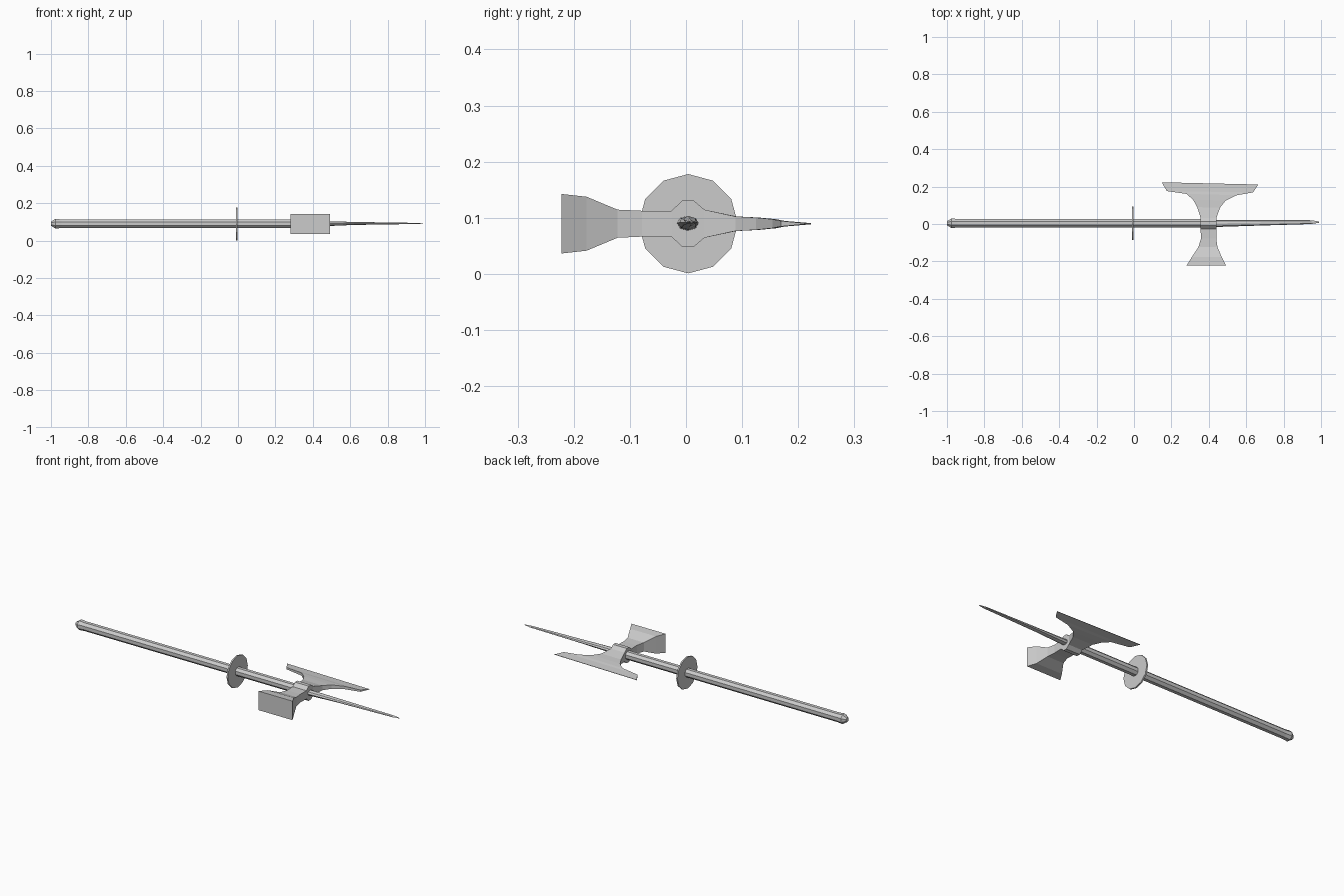
import bpy, math

CY, CZ = 0.004, 0.0905  # shaft axis


def loft(name, rings):
    """Join equal-length rings of points with quads and cap both ends."""
    n = len(rings[0])
    verts = [p for r in rings for p in r]
    faces = [tuple(reversed(range(n))),
             tuple(range(len(verts) - n, len(verts)))]
    for k in range(len(rings) - 1):
        for i in range(n):
            j = (i + 1) % n
            faces.append((k * n + i, k * n + j, (k + 1) * n + j, (k + 1) * n + i))
    me = bpy.data.meshes.new(name)
    me.from_pydata(verts, [], faces)
    ob = bpy.data.objects.new(name, me)
    bpy.context.collection.objects.link(ob)
    # consistent outward normals
    import bmesh
    bm = bmesh.new()
    bm.from_mesh(me)
    bmesh.ops.recalc_face_normals(bm, faces=bm.faces)
    bm.to_mesh(me)
    bm.free()
    return ob


def ring(x, ry, rz, n, cy=CY, cz=CZ, turn=0.0):
    """Ellipse of n points across the shaft direction."""
    return [(x, cy + ry * math.cos(turn + math.tau * i / n),
             cz + rz * math.sin(turn + math.tau * i / n)) for i in range(n)]


# Octagonal shaft
T = math.pi / 8
loft("shaft", [ring(x, r, r, 8, turn=T) for x, r in
               [(-0.955, 0.025), (0.43, 0.024)]])

# Pommel cap at the butt end
loft("pommel", [ring(x, r, r, 8, turn=T) for x, r in
                [(-1.0, 0.012), (-0.992, 0.017), (-0.977, 0.028), (-0.945, 0.025)]])

# Round hand guard
loft("guard", [ring(x, 0.0885, 0.0885, 12, cz=0.0895) for x in (-0.012, -0.004)])

# Flattened top spike, tapering to a point
loft("spike", [ring(x, ry, rz, 8, cy=cy, cz=cz) for x, ry, rz, cy, cz in
               [(0.40, 0.020, 0.014, 0.003, 0.090), (0.50, 0.018, 0.012, 0.004, 0.091),
                (0.62, 0.016, 0.008, 0.006, 0.092), (0.95, 0.010, 0.003, 0.010, 0.092),
                (0.99, 0.003, 0.001, 0.010, 0.092)]])

# Head: hammer, socket and axe blade; (left x, left y, right x, right y, half depth)
sections = [
    (0.281, -0.222, 0.492, -0.222, 0.053),
    (0.309, -0.177, 0.469, -0.177, 0.048),
    (0.345, -0.122, 0.446, -0.122, 0.025),
    (0.358, -0.078, 0.440, -0.078, 0.023),
    (0.356, -0.026, 0.441, -0.026, 0.023),
    (0.356, -0.007, 0.441, -0.007, 0.041),
    (0.356, 0.014, 0.441, 0.014, 0.041),
    (0.356, 0.033, 0.441, 0.033, 0.025),
    (0.338, 0.090, 0.460, 0.088, 0.013),
    (0.316, 0.130, 0.490, 0.125, 0.011),
    (0.280, 0.161, 0.550, 0.154, 0.008),
    (0.176, 0.176, 0.637, 0.169, 0.005),
    (0.148, 0.223, 0.665, 0.211, 0.001),
]
CH = 0.0895
loft("axe_head", [[(xl, yl, CH - h), (xr, yr, CH - h), (xr, yr, CH + h), (xl, yl, CH + h)]
                  for xl, yl, xr, yr, h in sections])
